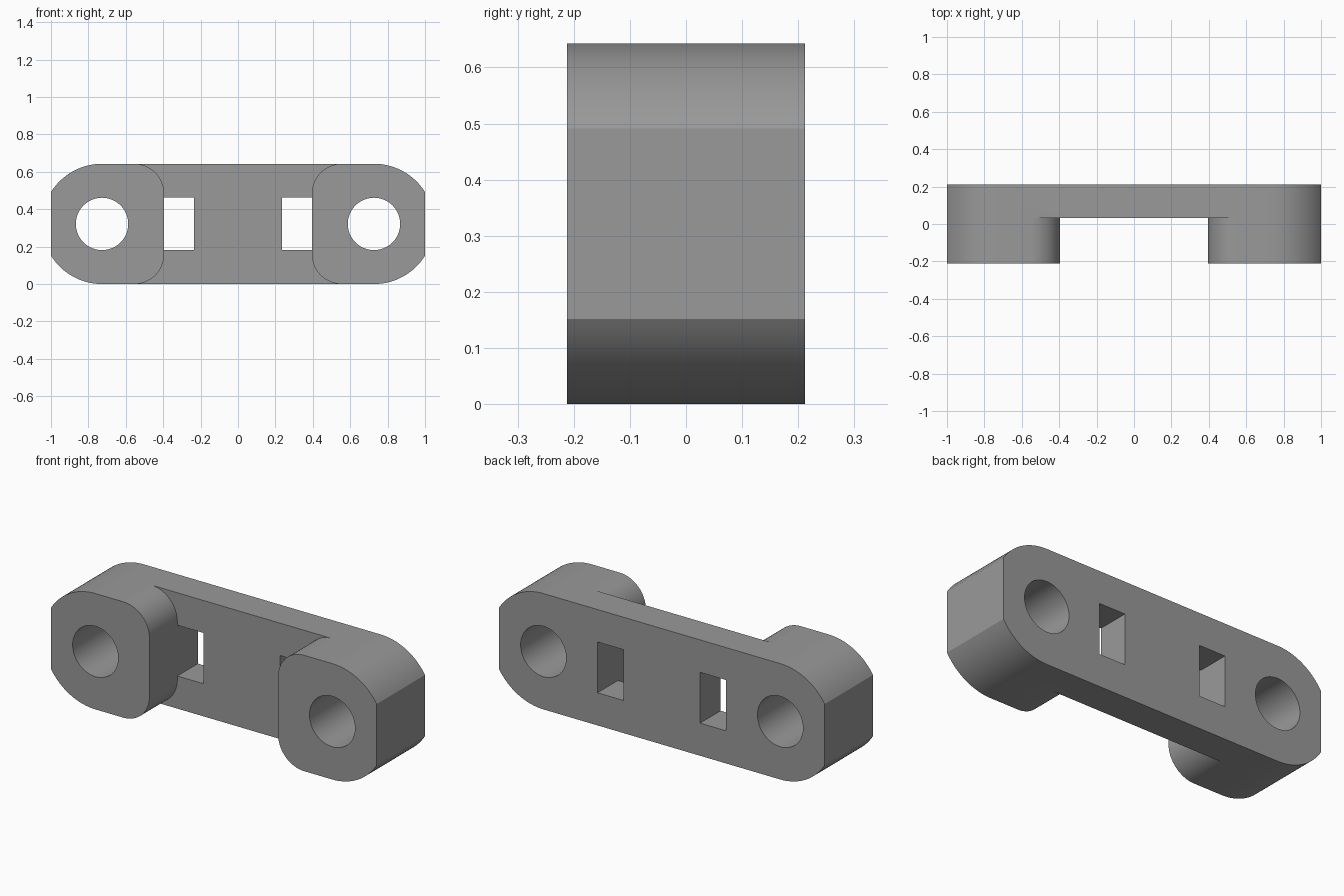
import bpy, bmesh, math

if "Cube" in bpy.data.objects:
    bpy.data.objects.remove(bpy.data.objects["Cube"])

H, D = 0.643, 0.212          # height, half depth
CZ = H / 2
PLATE_FRONT = 0.032          # front face of the thin middle web
HOLE_X, HOLE_R = 0.727, 0.14
BOSS_X, BOSS_R = 0.395, 0.16  # inner side of the end blocks and its corner radius

grey = bpy.data.materials.new("grey")
grey.diffuse_color = (0.32, 0.32, 0.32, 1)
grey.use_nodes = True
grey.node_tree.nodes["Principled BSDF"].inputs["Base Color"].default_value = grey.diffuse_color


def arc(cx, cz, r, a0, a1, n):
    return [(cx + r * math.cos(math.radians(a0 + (a1 - a0) * i / n)),
             cz + r * math.sin(math.radians(a0 + (a1 - a0) * i / n))) for i in range(n + 1)]


def prism(name, pts, y0, y1):
    """Extrude an x-z outline from y0 to y1."""
    bm = bmesh.new()
    face = bm.faces.new([bm.verts.new((x, y0, z)) for x, z in pts])
    ext = bmesh.ops.extrude_face_region(bm, geom=[face])
    verts = [v for v in ext["geom"] if isinstance(v, bmesh.types.BMVert)]
    bmesh.ops.translate(bm, verts=verts, vec=(0, y1 - y0, 0))
    bmesh.ops.recalc_face_normals(bm, faces=bm.faces)
    me = bpy.data.meshes.new(name)
    bm.to_mesh(me)
    bm.free()
    me.materials.append(grey)
    ob = bpy.data.objects.new(name, me)
    bpy.context.collection.objects.link(ob)
    return ob


def mirrored(pts):
    return [(-x, z) for x, z in reversed(pts)]


# Body: rounded ends trimmed flat at the left and right
trim = math.degrees(math.acos((1 - HOLE_X) / CZ))
right = arc(HOLE_X, CZ, CZ, -90, -trim, 16) + arc(HOLE_X, CZ, CZ, trim, 90, 16)
body = prism("bracket_body", right + mirrored(right), -D, D)

# Recess between the end blocks, flared around their rounded corners
side = ([(BOSS_X + BOSS_R, -0.1)]
        + arc(BOSS_X + BOSS_R, BOSS_R, BOSS_R, 270, 180, 16)
        + arc(BOSS_X + BOSS_R, H - BOSS_R, BOSS_R, 180, 90, 16)
        + [(BOSS_X + BOSS_R, H + 0.1)])
cutters = [prism("recess_cutter", side + mirrored(side), -D - 0.1, PLATE_FRONT)]

# Round bolt holes and rectangular strap slots
for s, label in ((-1, "left"), (1, "right")):
    cutters.append(prism(label + "_hole_cutter",
                         arc(s * HOLE_X, CZ, HOLE_R, 0, 360, 64)[:-1], -D - 0.1, D + 0.1))
    x0, x1 = s * 0.235, s * BOSS_X
    cutters.append(prism(label + "_slot_cutter",
                         [(x0, 0.181), (x1, 0.181), (x1, 0.463), (x0, 0.463)], -0.1, D + 0.1))

for c in cutters:
    c.hide_render = True
    mod = body.modifiers.new(c.name, 'BOOLEAN')
    mod.operation = 'DIFFERENCE'
    mod.solver = 'EXACT'
    mod.object = c

# Apply the cuts, remove the cutters, smooth the curved walls
bpy.context.view_layer.objects.active = body
body.select_set(True)
for mod in list(body.modifiers):
    bpy.ops.object.modifier_apply(modifier=mod.name)
for c in cutters:
    bpy.data.objects.remove(c)
bpy.ops.object.shade_smooth_by_angle(angle=math.radians(30))
